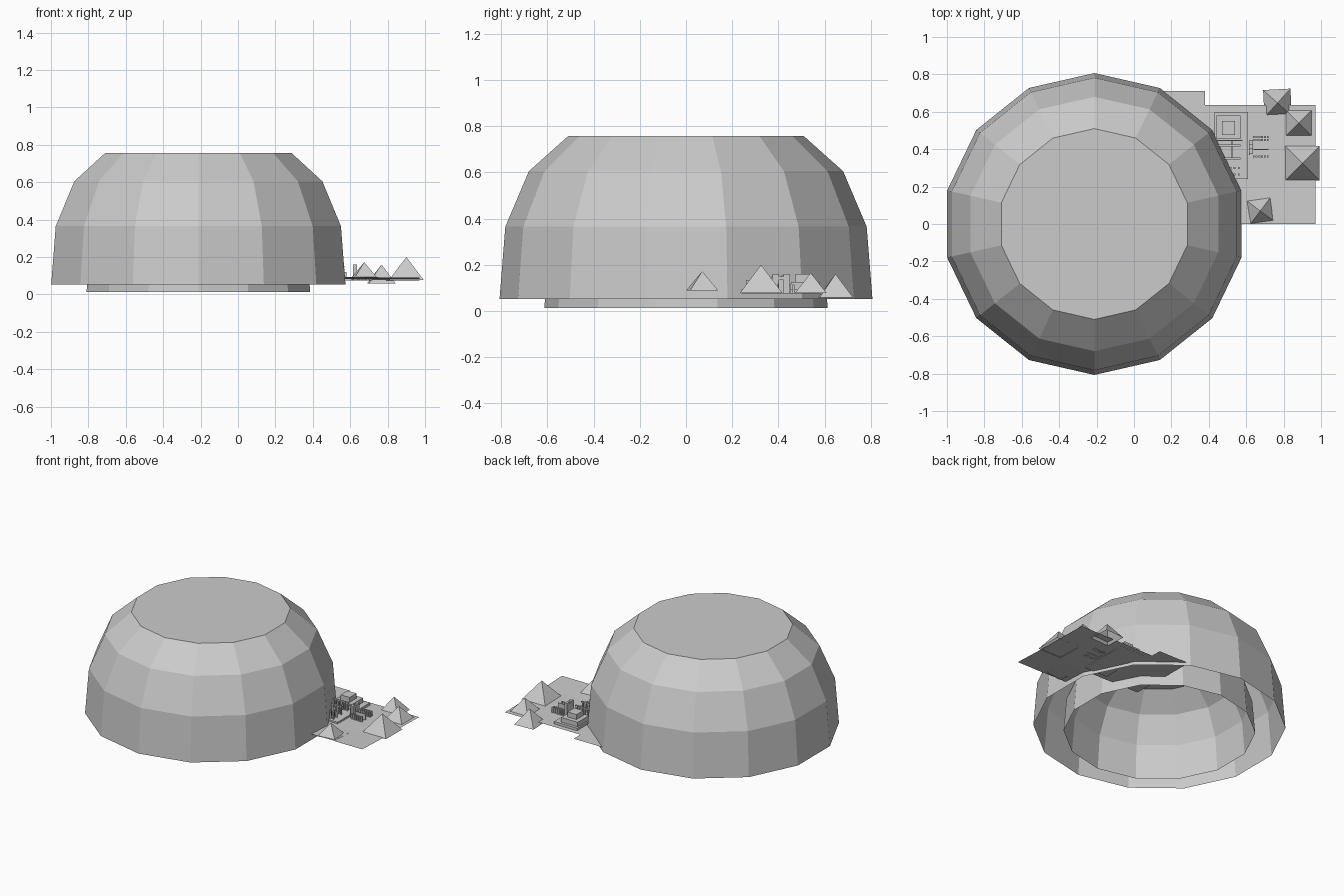
import bpy, bmesh, math

old = bpy.data.objects.get("Cube")
if old:
    bpy.data.objects.remove(old)

stone = bpy.data.materials.new("plain_grey")
stone.use_nodes = True
GREY = (0.6, 0.6, 0.6, 1)
stone.diffuse_color = GREY
stone.node_tree.nodes["Principled BSDF"].inputs["Base Color"].default_value = GREY


def make(name, bm, recalc=True):
    if recalc:
        bmesh.ops.recalc_face_normals(bm, faces=bm.faces)
    mesh = bpy.data.meshes.new(name)
    bm.to_mesh(mesh)
    bm.free()
    mesh.materials.append(stone)
    obj = bpy.data.objects.new(name, mesh)
    bpy.context.collection.objects.link(obj)
    return obj


def dome(name, size, base):
    """Open-bottomed faceted dome with a flat cap."""
    sides = 14
    bm = bmesh.new()
    rings = []
    for r, z in ((0.807, 0), (0.782, 0.313), (0.68, 0.553), (0.51, 0.705)):
        rings.append([bm.verts.new((-0.212 + r * size * math.sin(math.tau * i / sides),
                                    r * size * math.cos(math.tau * i / sides),
                                    base + z * size)) for i in range(sides)])
    for low, high in zip(rings, rings[1:]):
        for i in range(sides):
            j = (i + 1) % sides
            bm.faces.new((low[j], low[i], high[i], high[j]))
    bm.faces.new(rings[-1][::-1])
    make(name, bm, False)


def sheet(name, x0, x1, y0, y1, z_front, z_back):
    """Thin ground panel sloping from front to back."""
    bm = bmesh.new()
    bm.faces.new([bm.verts.new(p) for p in ((x0, y0, z_front), (x1, y0, z_front),
                                            (x1, y1, z_back), (x0, y1, z_back))])
    make(name, bm, False)


def pyramid(name, x, y, half, base, top, turn=0):
    bm = bmesh.new()
    bmesh.ops.create_cone(bm, segments=4, radius1=half * math.sqrt(2), radius2=0,
                          depth=top - base, cap_ends=False)
    obj = make(name, bm)
    obj.location = (x, y, (top + base) / 2)
    obj.rotation_euler.z = math.radians(45 + turn)


def add_box(bm, x0, x1, y0, y1, z0, z1):
    verts = bmesh.ops.create_cube(bm, size=1)["verts"]
    bmesh.ops.scale(bm, vec=(x1 - x0, y1 - y0, z1 - z0), verts=verts)
    bmesh.ops.translate(bm, vec=((x0 + x1) / 2, (y0 + y1) / 2, (z0 + z1) / 2), verts=verts)


def boxes(name, items):
    bm = bmesh.new()
    for item in items:
        add_box(bm, *item)
    make(name, bm)


def columns(name, xs, ys, z0, z1, r=0.005):
    boxes(name, [(x - r, x + r, y - r, y + r, z0, z1) for x in xs for y in ys])


# Nested domes
dome("outer_dome", 1, 0.052)
dome("inner_dome", 0.76, 0.012)

# Desert ground panels
sheet("west_ground", 0.14, 0.38, 0.2, 0.71, 0.085, 0.075)
sheet("main_ground", 0.38, 0.97, 0.2, 0.635, 0.082, 0.075)
sheet("front_ground", 0.56, 0.75, 0, 0.2, 0.092, 0.082)
sheet("front_side_ground", 0.75, 0.97, 0, 0.2, 0.09, 0.082)

# Pyramids
pyramid("front_pyramid", 0.675, 0.07, 0.062, 0.088, 0.172, 8)
pyramid("large_pyramid", 0.9, 0.325, 0.092, 0.078, 0.2)
pyramid("side_pyramid", 0.88, 0.54, 0.068, 0.078, 0.165)
pyramid("back_pyramid", 0.767, 0.647, 0.073, 0.058, 0.16, 3)

# Temple terrace, sanctuary and courts
boxes("temple_terrace", [(0.43, 0.61, 0.24, 0.6, 0.075, 0.093)])
boxes("sanctuary", [(0.44, 0.57, 0.455, 0.58, 0.09, 0.125),
                    (0.47, 0.54, 0.475, 0.55, 0.125, 0.16)])
boxes("court_walls", [(0.44, 0.58, 0.445, 0.45, 0.09, 0.12),
                      (0.52, 0.526, 0.35, 0.45, 0.09, 0.13),
                      (0.615, 0.62, 0.37, 0.44, 0.075, 0.15),
                      (0.64, 0.72, 0.395, 0.4, 0.075, 0.12)])
boxes("gate_towers", [(0.615, 0.635, y, y + 0.028, 0.075, 0.16) for y in (0.375, 0.422)])
boxes("gate_lintel", [(0.617, 0.633, 0.4, 0.425, 0.135, 0.15)])

# Colonnades
court_x = [0.45 + 0.022 * i for i in range(6)]
columns("front_colonnade", court_x, (0.265, 0.3), 0.09, 0.135)
columns("middle_colonnade", court_x, (0.35, 0.42), 0.09, 0.145)
columns("avenue_colonnade", [0.64 + 0.015 * i for i in range(6)], (0.36, 0.45, 0.465), 0.075, 0.115)
boxes("colonnade_beams", [(0.44, 0.57, y - 0.006, y + 0.006, 0.145, 0.153) for y in (0.35, 0.42)])
